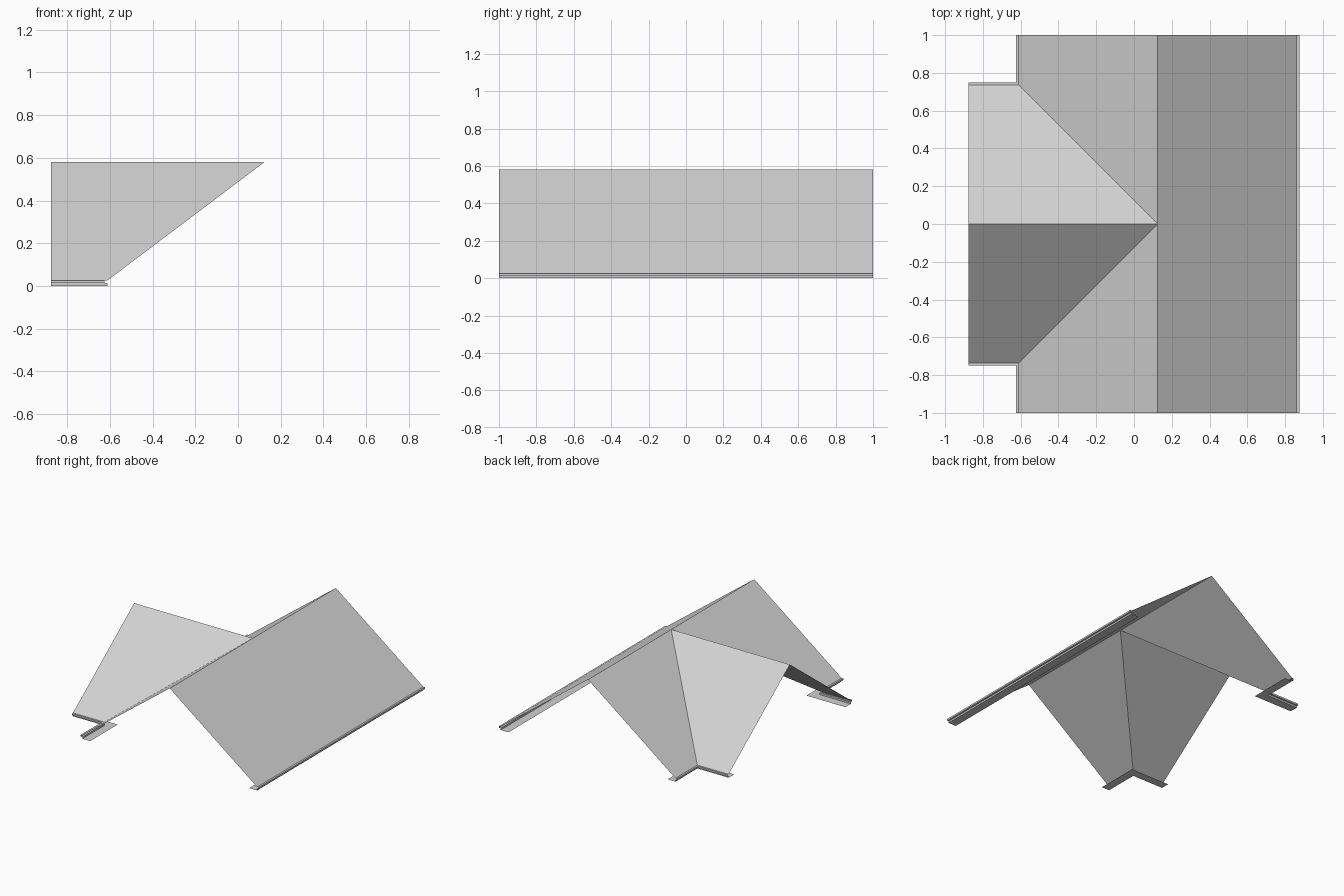
import bpy

cube = bpy.data.objects.get("Cube")
if cube:
    bpy.data.objects.remove(cube, do_unlink=True)

# Main dimensions
RIDGE_X, RIDGE_Z = 0.125, 0.581
RIGHT_EAVE, LEFT_EAVE, WING_EAVE = 0.875, -0.625, 0.75
WING_END, HALF_LENGTH = -0.875, 1.0
EDGE, EDGE_Z = 0.014, 0.026     # where the roof sheet meets the trim

grey = bpy.data.materials.new("light_grey")
grey.use_nodes = True
colour = (0.64, 0.64, 0.64, 1)
grey.diffuse_color = colour
grey.node_tree.nodes["Principled BSDF"].inputs["Base Color"].default_value = colour


def mirrored_sheet(name, verts, faces):
    """Open sheet built for the back half and mirrored to the front half."""
    mesh = bpy.data.meshes.new(name)
    mesh.from_pydata(verts, [], faces)
    mesh.materials.append(grey)
    obj = bpy.data.objects.new(name, mesh)
    bpy.context.collection.objects.link(obj)
    mirror = obj.modifiers.new("Mirror", 'MIRROR')
    mirror.use_axis = (False, True, False)
    return obj


def slope(name, *corners):
    mirrored_sheet(name, corners, [range(len(corners))])


def eave_trim(name, path):
    """Sweep the trim profile; path(d) gives the eave line set in by d."""
    profile = [(EDGE, EDGE_Z), (0, EDGE_Z), (0, EDGE_Z / 2),
               (EDGE, EDGE_Z / 2), (EDGE, 0), (0.08, 0)]
    verts = [(x, y, z) for d, z in profile for x, y in path(d)]
    n = len(path(0))
    faces = [(j * n + i, (j + 1) * n + i, (j + 1) * n + i + 1, j * n + i + 1)
             for j in range(len(profile) - 1) for i in range(n - 1)]
    mirrored_sheet(name, verts, faces)


# Roof slopes, meeting along the ridges and valleys
crossing = (RIDGE_X, 0, RIDGE_Z)
ridge_end = (RIDGE_X, HALF_LENGTH, RIDGE_Z)
valley = (LEFT_EAVE + EDGE, WING_EAVE - EDGE, EDGE_Z)

slope("main_roof_left_slope", crossing, (RIGHT_EAVE - EDGE, 0, EDGE_Z),
      (RIGHT_EAVE - EDGE, HALF_LENGTH, EDGE_Z), ridge_end)
slope("main_roof_right_slope", crossing, ridge_end,
      (LEFT_EAVE + EDGE, HALF_LENGTH, EDGE_Z), valley)
slope("wing_roof_slope", crossing, valley,
      (WING_END, WING_EAVE - EDGE, EDGE_Z), (WING_END, 0, RIDGE_Z))

# Lip, fascia and soffit along each eave
eave_trim("main_eave_trim", lambda d: [(RIGHT_EAVE - d, 0),
                                       (RIGHT_EAVE - d, HALF_LENGTH)])
eave_trim("wing_eave_trim", lambda d: [(LEFT_EAVE + d, HALF_LENGTH),
                                       (LEFT_EAVE + d, WING_EAVE - d),
                                       (WING_END, WING_EAVE - d)])
